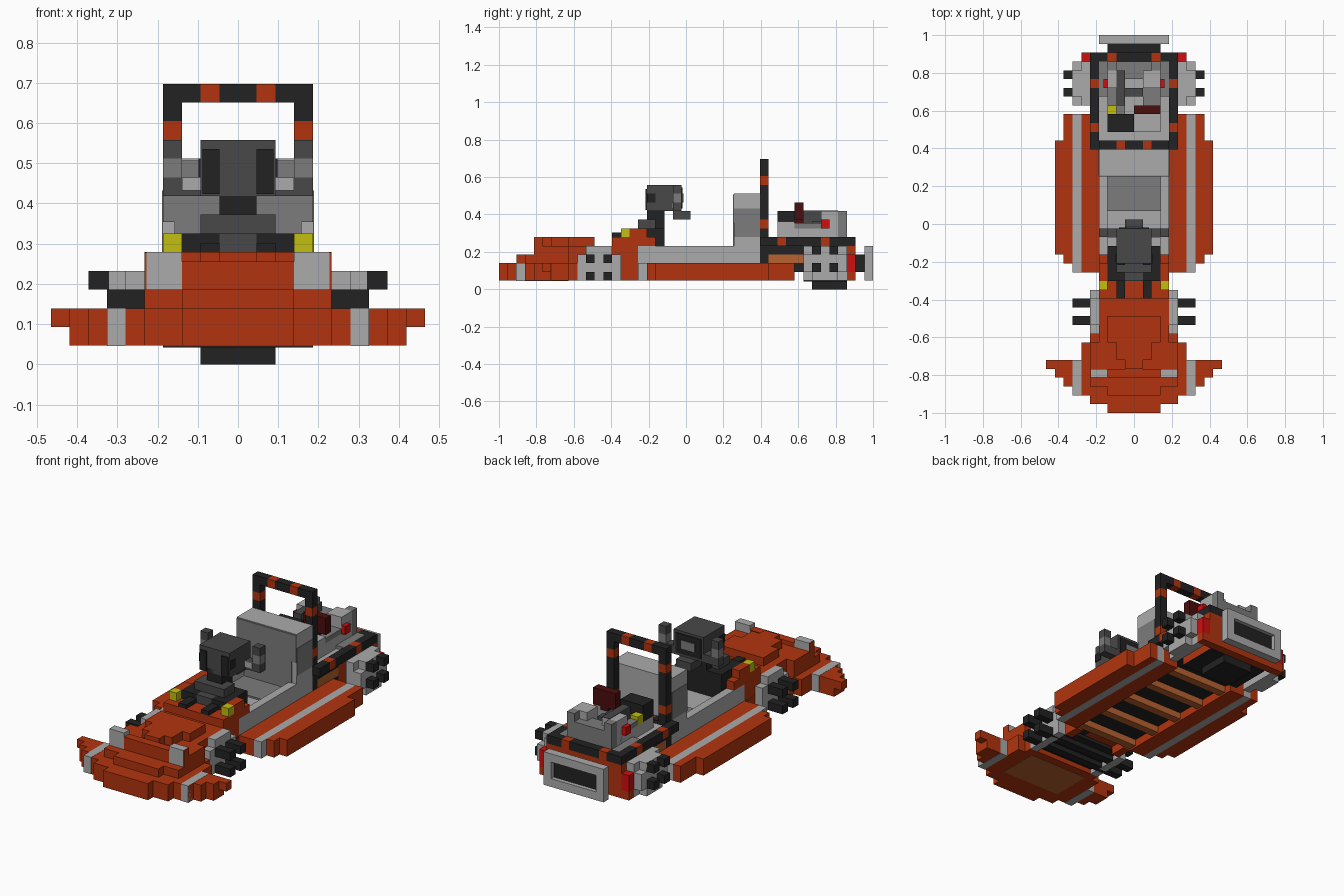
import bpy
import bmesh
from mathutils import Vector

default = bpy.data.objects.get("Cube")
if default:
    bpy.data.objects.remove(default, do_unlink=True)

LENGTH = 43          # blocks along the vehicle
UNIT = 2 / LENGTH    # size of one block


def material(name, red, green, blue):
    linear = [((c / 255 + 0.055) / 1.055) ** 2.4 for c in (red, green, blue)] + [1]
    mat = bpy.data.materials.new(name)
    mat.use_nodes = True
    mat.diffuse_color = linear
    mat.node_tree.nodes["Principled BSDF"].inputs["Base Color"].default_value = linear
    return mat


orange = material("burnt orange", 178, 52, 14)
rust = material("rust brown", 184, 98, 48)
light = material("light grey", 171, 171, 171)
middle = material("middle grey", 124, 124, 124)
dark = material("dark grey", 72, 72, 72)
black = material("black", 34, 34, 34)
yellow = material("yellow", 194, 191, 16)
red = material("red", 208, 14, 14)
maroon = material("maroon", 74, 13, 13)


def block(name, mat, x, y, z, mirror=False):
    """Box in block units; y counts from the nose, mirror repeats it on the other side."""
    bm = bmesh.new()
    spans = [x, (-x[1], -x[0])] if mirror else [x]
    for span in spans:
        low = Vector((span[0], y[0] - LENGTH / 2, z[0])) * UNIT
        high = Vector((span[1], y[1] - LENGTH / 2, z[1])) * UNIT
        verts = bmesh.ops.create_cube(bm, size=1)["verts"]
        bmesh.ops.scale(bm, vec=high - low, verts=verts)
        bmesh.ops.translate(bm, vec=(low + high) / 2, verts=verts)
    mesh = bpy.data.meshes.new(name)
    bm.to_mesh(mesh)
    bm.free()
    mesh.materials.append(mat)
    obj = bpy.data.objects.new(name, mesh)
    bpy.context.collection.objects.link(obj)
    return obj


def pair(name, mat, x, y, z):
    return block(name, mat, x, y, z, mirror=True)


def centre(name, mat, half, y, z):
    return block(name, mat, (-half, half), y, z)


# Nose with stepped outline and wing tips
for row, half in enumerate([3, 5, 7, 8, 9, 9, 6, 6, 5]):
    centre("nose_row", orange, half, (row, row + 1), (1, 3))
pair("wing_tip", orange, (9, 10), (5, 6), (2, 3))
pair("wing_stripe", light, (6, 7), (1.98, 6.02), (0.98, 3.02))
centre("nose_step", orange, 3, (2, 3), (3, 4))
centre("nose_deck", orange, 5, (3, 8), (3, 4))
centre("hood_base", orange, 5, (5, 8), (4, 5))
centre("hood_front", orange, 3, (4, 5), (4, 5))
centre("hood", orange, 4, (8, 13), (2, 5))
for half, start, end in [(1, 5, 6), (2, 6, 8), (3, 8, 11)]:
    centre("hood_scoop", orange, half, (start, end), (5, 6))
centre("scoop_lip", orange, 3, (4, 5), (5, 5.5))
pair("headlight", light, (3, 4.9), (4, 5), (4, 6))
pair("headlight_side", orange, (4.9, 5), (4.02, 5), (4, 5.98))
centre("nose_underplate", rust, 4, (3, 8), (0.95, 1))

# Front wheel pods with rods running across
pair("front_pod", light, (4, 5), (9, 14), (1, 4))
pair("front_pod_top", light, (4, 5), (10, 13), (4, 5))
for start in (10, 12):
    for level in (1, 3):
        centre("front_rod", black, 7, (start, start + 1), (level, level + 1))
centre("front_axle_floor", black, 4, (8, 14), (1.6, 2))

# Cowl, lamps and console
centre("cowl", orange, 4, (13, 16), (2, 6))
pair("cowl_side", orange, (3, 4), (14, 16), (1, 6))
pair("cowl_rear", orange, (3, 4), (16, 18), (5, 6))
pair("cowl_crest", orange, (3, 4), (15, 17), (6, 7))
pair("cowl_lamp", yellow, (3, 4), (14, 15), (6, 7))
centre("console", black, 3, (16, 19), (4, 7))
pair("console_step", black, (1, 3), (15, 16), (6, 7))
pair("console_toe", black, (1, 2), (13, 15), (6, 6.5))
centre("console_ridge", dark, 1, (15, 16), (6, 7))
centre("console_top", dark, 2, (16, 18), (7, 8))
centre("column", black, 1, (17, 19), (7, 9.5))

# Steering head with grips and display
centre("steering_head", dark, 2, (17, 21), (9, 12))
centre("column_cap", dark, 1, (20, 22), (8, 9))
pair("head_panel", black, (1, 1.9), (16.85, 17), (9.1, 11.5))
pair("head_side_panel", black, (2, 2.1), (17, 18), (10, 11))
centre("display_frame", black, 1.7, (21, 21.1), (9.3, 11.7))
centre("display", middle, 0.9, (21.1, 21.2), (10, 11))
pair("grip_arm", dark, (2, 3), (20, 21), (9, 10))
pair("grip_arm_plate", light, (2, 3), (19.9, 20), (9.3, 10))
for level, mat in [(9, dark), (10, middle), (11, dark)]:
    pair("grip", mat, (3, 4), (20, 21), (level, level + 1))

# Side pontoons
pair("pontoon_inner", orange, (4, 6), (16, 34), (1, 3))
pair("pontoon_stripe", light, (6, 7), (16, 34), (1, 3))
pair("pontoon_middle", orange, (7, 8), (17, 34), (1, 3))
pair("pontoon_outer", orange, (8, 9), (18, 31), (1, 3))

# Underside floor and ribs
centre("underfloor", black, 4, (14, 35), (2, 3))
for start in (16, 20, 24, 28, 32):
    centre("underfloor_rib", rust, 4, (start, start + 1), (1.2, 2))

# Cabin tub and seat
centre("cabin_floor", light, 4, (16, 27), (3, 4))
pair("cabin_wall", light, (3, 4), (16, 27), (4, 5))
centre("seat_cushion", middle, 3, (23, 27), (4, 4.2))
centre("seat_back", light, 4, (27, 30), (3, 11))
centre("seat_pad", middle, 4, (26.9, 27), (7.6, 10.9))
centre("seat_pad_low", middle, 3.4, (26.9, 27), (4.2, 7.6))
pair("seat_side_band", middle, (4, 4.05), (27, 30), (6, 9.3))

# Roll bar in alternating colours
for level in range(3, 15):
    mat = orange if level in (7, 12) else black
    pair("roll_bar_post", mat, (3, 4), (30, 31), (level, level + 1))
for inner, mat in enumerate((black, orange, black)):
    pair("roll_bar_top", mat, (inner, inner + 1), (30, 31), (14, 15))

# Rear body
centre("rear_body", orange, 4, (35, 41), (1, 5))
centre("rear_corner", orange, 5, (40, 41), (1, 5))
centre("engine_bay", rust, 4, (31, 35), (3, 4))
centre("engine_bay_top", black, 4, (31, 35), (4, 5))
pair("tail_light", red, (5, 6), (40, 41), (2, 4))
pair("tail_light_base", orange, (5, 6), (40, 41), (1, 2))
centre("skid", black, 2, (36, 40), (0, 1))
centre("rear_underplate", black, 4, (35, 40), (0.9, 1))

# Striped guard ring around the engine
for row in range(30, 41):
    mat = orange if row in (32, 37) else black
    pair("guard_side", mat, (4, 5), (row, row + 1), (5, 6))
for column in range(4):
    pair("guard_front", orange if column == 1 else black,
         (column, column + 1), (30, 31), (5, 6))
    pair("guard_back", orange if column == 2 else black,
         (column, column + 1), (40, 41), (5, 6))

# Rear wheel pods
pair("rear_pod", light, (5, 6), (35, 40), (1, 5))
pair("rear_pod_cap", light, (6, 7), (36, 39), (1, 5))
pair("rear_pod_rim", light, (6, 7), (35, 40), (2, 4))
for start in (36, 38):
    for level in (2, 4):
        pair("rear_rod", black, (6.9, 8), (start, start + 1), (level, level + 1))

# Engine details
centre("engine_deck", light, 4, (31, 36), (5, 5.6))
centre("engine_deck_rear", middle, 4, (36, 40), (5, 6))
centre("engine_block", light, 3, (32, 38), (5.6, 7))
pair("engine_head", middle, (1, 3), (34, 38), (7, 7.6))
pair("engine_stack", light, (1, 3), (37, 39), (6, 9))
centre("engine_rear", middle, 3, (38, 40), (6, 8))
pair("engine_rear_pipe", middle, (2, 3), (39, 40), (8, 9))
block("engine_pipe", dark, (-2, -1), (35, 39), (7, 9.05))
block("engine_link", dark, (-1, 1), (36, 37), (7, 7.8))
block("air_box", black, (-3, 0), (32, 34), (7, 9))
block("air_box_base", light, (0, 3), (32, 34), (7, 7.8))
block("oil_cap", yellow, (-3, -2), (34, 35), (7, 8))
block("intake_stem", maroon, (1, 2), (34, 35), (7, 8))
block("intake", maroon, (0, 3), (34, 35), (8, 10))
pair("engine_button", red, (3, 3.5), (37, 38), (7, 8))

# Rear bumper frame with a dark recess
centre("bumper_mount", black, 3, (41, 42), (2, 4))
centre("bumper_recess", black, 3, (42, 42.5), (2, 4))
pair("bumper_end", light, (3, 4), (42, 43), (1, 5))
for level in (1, 4):
    centre("bumper_bar", light, 3, (42, 43), (level, level + 1))
